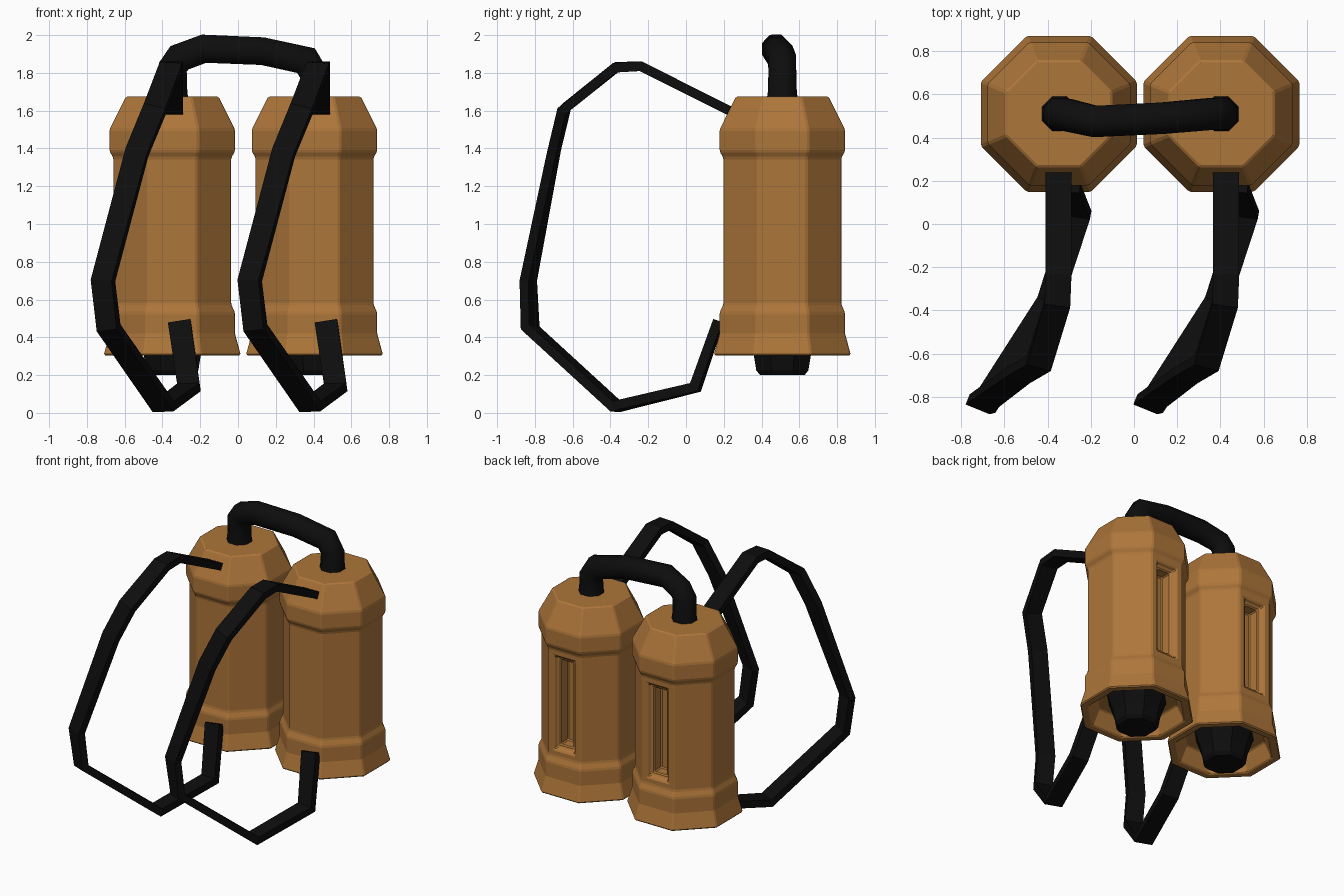
import bpy, bmesh, math
from mathutils import Vector

if "Cube" in bpy.data.objects:
    bpy.data.objects.remove(bpy.data.objects["Cube"], do_unlink=True)


def material(name, colour):
    mat = bpy.data.materials.new(name)
    mat.use_nodes = True
    mat.diffuse_color = colour
    bsdf = mat.node_tree.nodes["Principled BSDF"]
    bsdf.inputs["Base Color"].default_value = colour
    bsdf.inputs["Roughness"].default_value = 0.7
    return mat


tan = material("tan_shell", (0.42, 0.18, 0.042, 1))
black = material("black_rubber", (0.004, 0.004, 0.004, 1))


def finish(bm, name, mat, bevel=0):
    bmesh.ops.recalc_face_normals(bm, faces=bm.faces)
    mesh = bpy.data.meshes.new(name)
    bm.to_mesh(mesh)
    bm.free()
    mesh.materials.append(mat)
    obj = bpy.data.objects.new(name, mesh)
    bpy.context.collection.objects.link(obj)
    if bevel:
        mod = obj.modifiers.new("edge_bevel", "BEVEL")
        mod.width = bevel
        mod.segments = 1
        mod.limit_method = "ANGLE"
        mod.angle_limit = math.radians(20)
    return obj


def skin(rings):
    """Join equal rings of points into a capped tube."""
    bm = bmesh.new()
    loops = [[bm.verts.new(p) for p in ring] for ring in rings]
    n = len(loops[0])
    for a, b in zip(loops, loops[1:]):
        for i in range(n):
            j = (i + 1) % n
            bm.faces.new((a[i], a[j], b[j], b[i]))
    bm.faces.new(loops[0])
    bm.faces.new(loops[-1])
    bmesh.ops.recalc_face_normals(bm, faces=bm.faces)
    return bm


def octagon(apothem):
    r = apothem / math.cos(math.pi / 8)
    return [(r * math.cos(a), r * math.sin(a))
            for a in (math.pi * (2 * i + 1) / 8 for i in range(8))]


def lathe(profile, x, y):
    """Octagonal body from (flat radius, height) pairs."""
    return skin([[(x + u, y + v, z) for u, v in octagon(r)] for r, z in profile])


def sweep(points, section, sides, scales=None):
    """Carry a section along a path with mitred corners."""
    pts = [Vector(p) for p in points]
    rings = []
    for i, p in enumerate(pts):
        t_in = (p - pts[max(i - 1, 0)]).normalized()
        t_out = (pts[min(i + 1, len(pts) - 1)] - p).normalized()
        t = (t_in + t_out).normalized()
        side = (sides[i] - t * sides[i].dot(t)).normalized()
        normal = t.cross(side)
        miter = 1 / max(0.6, t.dot(t_out if t_out.length else t_in))
        s = scales[i] if scales else 1
        rings.append([p + (side * u + normal * v * miter) * s for u, v in section])
    return skin(rings)


# Shell profile runs from the hollow underside, round the skirt, to the top
SHELL = [(0.26, 0.42), (0.305, 0.305), (0.363, 0.305), (0.332, 0.42),
         (0.332, 0.53), (0.312, 0.575), (0.312, 1.35), (0.332, 1.385),
         (0.332, 1.5), (0.245, 1.675)]
NOZZLE = [(0.19, 0.425), (0.15, 0.30), (0.138, 0.225), (0.118, 0.2)]
TANK_Y = 0.51


def tank(side, x):
    bm = lathe(SHELL, x, TANK_Y)
    # Recessed window in the back panel
    bm.normal_update()
    panel = max((f for f in bm.faces if f.normal.y > 0.99), key=lambda f: f.calc_area())
    for thickness, depth in ((0.045, 0), (0.015, -0.03), (0.02, 0), (0.002, -0.08)):
        bmesh.ops.inset_region(bm, faces=[panel], thickness=thickness, depth=depth,
                               use_even_offset=True)
    finish(bm, side + "_tank", tan, 0.008)
    finish(lathe(NOZZLE, x, TANK_Y), side + "_nozzle", black)


tank("right", -0.348)
tank("left", 0.405)

# Tube bridging the two tank tops
tube_path = [(-0.345, TANK_Y, 1.62), (-0.345, TANK_Y, 1.7), (-0.345, TANK_Y, 1.83),
             (-0.31, 0.505, 1.88), (-0.18, 0.475, 1.928), (0.13, 0.49, 1.915),
             (0.36, 0.51, 1.865), (0.405, 0.51, 1.79), (0.405, TANK_Y, 1.7),
             (0.405, TANK_Y, 1.62)]
flare = [1.2, 1.05, 1, 1, 1, 1, 1, 1, 1.05, 1.2]
tube = finish(sweep(tube_path, octagon(0.073), [Vector((0, 1, 0))] * len(tube_path), flare),
              "connecting_tube", black)

# Shoulder straps: path points with a twist of the flat side in degrees
STRAP = [(-0.35, 0.25, 1.59, 0), (-0.35, -0.24, 1.835, 0), (-0.355, -0.37, 1.83, 0),
         (-0.44, -0.645, 1.61, 5), (-0.535, -0.70, 1.38, 10), (-0.715, -0.835, 0.70, 22),
         (-0.685, -0.825, 0.45, 25), (-0.395, -0.37, 0.033, 15), (-0.26, 0.05, 0.135, 10),
         (-0.31, 0.17, 0.48, 5)]
W, T = 0.06, 0.025
flat = [(-W, -T), (W, -T), (W, T), (-W, T)]
for name, shift in (("right_strap", 0), ("left_strap", 0.777)):
    path = [(x + shift, y, z) for x, y, z, a in STRAP]
    sides = [Vector((math.cos(math.radians(a)), -math.sin(math.radians(a)), 0))
             for x, y, z, a in STRAP]
    finish(sweep(path, flat, sides), name, black)

# Soft shading on the round tube only
bpy.ops.object.select_all(action="DESELECT")
tube.select_set(True)
bpy.context.view_layer.objects.active = tube
bpy.ops.object.shade_smooth_by_angle(angle=math.radians(50))
